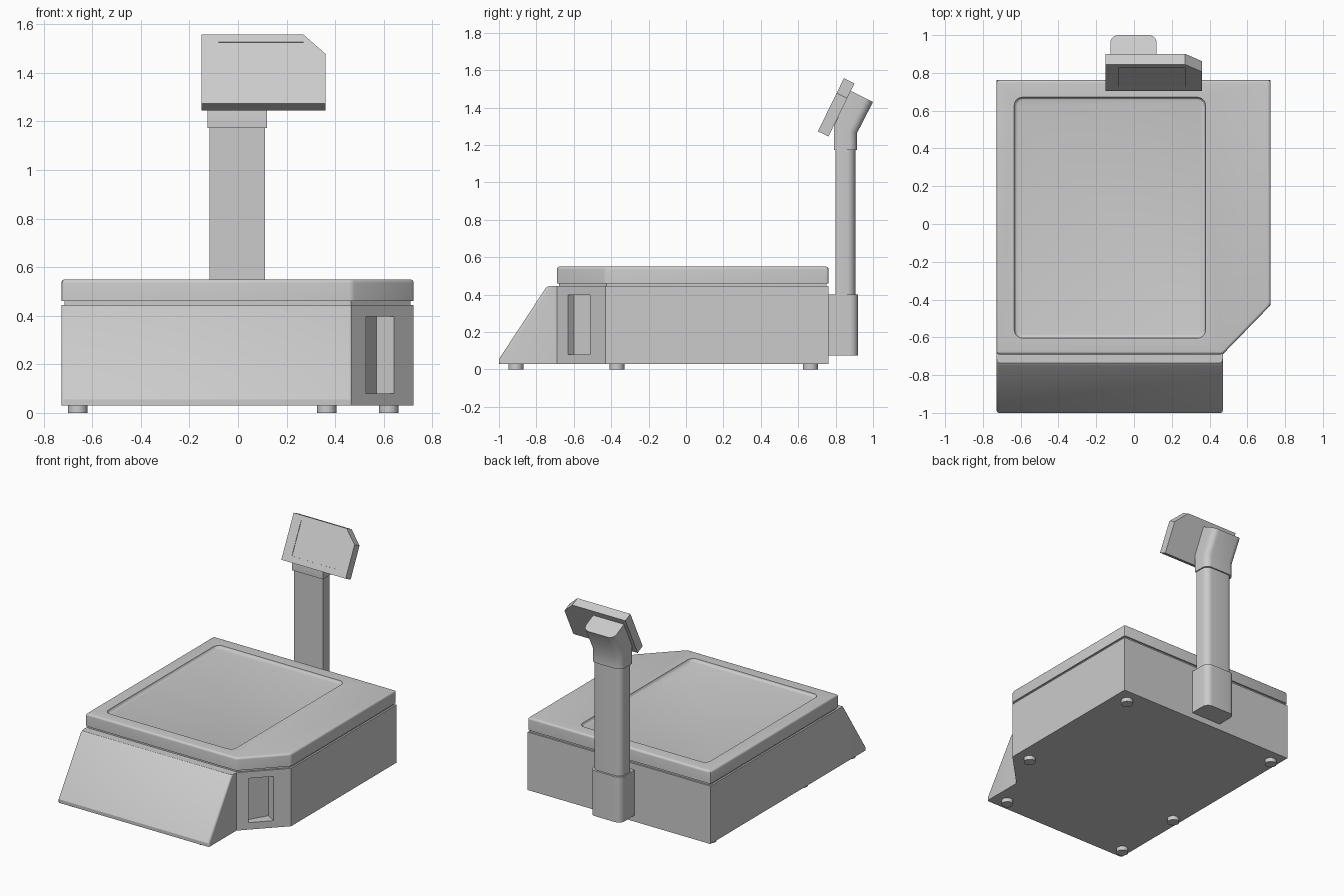
import bpy, bmesh, math
from mathutils import Matrix

if "Cube" in bpy.data.objects:
    bpy.data.objects.remove(bpy.data.objects["Cube"])

TOP = Matrix.Identity(4)                                        # outline in x,y
SIDE = Matrix(((0, 0, 1, 0), (1, 0, 0, 0), (0, 1, 0, 0), (0, 0, 0, 1)))  # outline in y,z


def prism(name, pts, lo, hi, frame=TOP, bevels=()):
    """Extrude an outline; bevels = (edge test, width, segments)."""
    bm = bmesh.new()
    a = [bm.verts.new((x, y, lo)) for x, y in pts]
    b = [bm.verts.new((x, y, hi)) for x, y in pts]
    bm.faces.new(a[::-1])
    bm.faces.new(b)
    n = len(pts)
    for i in range(n):
        j = (i + 1) % n
        bm.faces.new((a[i], a[j], b[j], b[i]))
    bm.transform(frame)
    bmesh.ops.recalc_face_normals(bm, faces=bm.faces)
    for test, width, segs in bevels:
        edges = [e for e in bm.edges if test(e.verts[0].co, e.verts[1].co)]
        bmesh.ops.bevel(bm, geom=edges, offset=width, segments=segs, profile=0.5,
                        affect='EDGES', clamp_overlap=True)
    me = bpy.data.meshes.new(name)
    bm.to_mesh(me)
    bm.free()
    ob = bpy.data.objects.new(name, me)
    bpy.context.collection.objects.link(ob)
    return ob


def cut(ob, cutter):
    m = ob.modifiers.new("cut", 'BOOLEAN')
    m.operation, m.object, m.solver = 'DIFFERENCE', cutter, 'EXACT'
    bpy.context.view_layer.objects.active = ob
    bpy.ops.object.modifier_apply(modifier=m.name)
    bpy.data.objects.remove(cutter)


def rect(x0, x1, y0, y1):
    return [(x0, y0), (x1, y0), (x1, y1), (x0, y1)]


def vertical(a, b):
    return abs(a.z - b.z) > 0.01 and (a - b).xy.length < 1e-4


def at_z(z):
    return lambda a, b: abs(a.z - z) < 1e-4 and abs(b.z - z) < 1e-4


def footprint(d):
    """Square with a cut front-right corner, inset by d."""
    k = d * 0.41
    return [(-0.727 + d, -0.69 + d), (0.47 - k, -0.69 + d), (0.723 - d, -0.43 + k),
            (0.723 - d, 0.762 - d), (-0.727 + d, 0.762 - d)]


# Main housing with the hand slot in the cut corner
body = prism("housing", footprint(0), 0.03, 0.445)
cut(body, prism("slot_cutter", [(0.53, -0.635), (0.56, -0.665), (0.675, -0.55), (0.645, -0.515),
                                (0.57, -0.47), (0.495, -0.60)], 0.08, 0.397))

# Sloped control panel at the front
prism("front_panel", [(-1.0, 0.03), (-0.69, 0.03), (-0.69, 0.445), (-0.735, 0.445),
                      (-0.75, 0.435), (-1.0, 0.055)], -0.727, 0.47, SIDE,
      [(lambda a, b: abs(a.x - b.x) < 1e-4 and max(a.y, b.y) < -0.7, 0.012, 3)])

# Shadow gap and weighing plate with a shallow tray
prism("gap_layer", footprint(0.012), 0.44, 0.465)
plate = prism("weighing_plate", footprint(0), 0.46, 0.55, TOP,
              [(vertical, 0.012, 2), (at_z(0.55), 0.035, 5)])
cut(plate, prism("tray_cutter", rect(-0.635, 0.38, -0.605, 0.672), 0.532, 0.60, TOP,
                 [(vertical, 0.045, 5), (at_z(0.532), 0.02, 3)]))


# Pole with its socket on the back; rear corners rounded
def rear(y):
    return lambda a, b: vertical(a, b) and a.y > y


prism("pole_socket", rect(-0.125, 0.12, 0.755, 0.92), 0.075, 0.40, TOP, [(rear(0.9), 0.045, 6)])
prism("pole", rect(-0.117, 0.112, 0.80, 0.905), 0.30, 1.20, TOP, [(rear(0.9), 0.045, 6)])

# Bent neck carrying the display
prism("display_neck", [(0.79, 1.172), (0.915, 1.172), (0.915, 1.265), (1.0, 1.43),
                       (0.88, 1.49), (0.79, 1.30)], -0.125, 0.12, SIDE,
      [(lambda a, b: abs(a.x - b.x) < 1e-4 and min(a.y, b.y) > 0.91, 0.045, 6)])

# Tilted display head with recessed screen
u, v = 0.441, 0.898
tilt = Matrix(((1, 0, 0, 0), (0, u, -v, 0.705), (0, v, u, 1.273), (0, 0, 0, 1)))
head = prism("display_head", [(-0.15, 0), (0.36, 0), (0.36, 0.228), (0.27, 0.316),
                              (-0.15, 0.316)], -0.063, 0, tilt)
cut(head, prism("screen_cutter", rect(-0.08, 0.27, 0.042, 0.282), -0.004, 0.02, tilt))

# Feet
for i, (x, y) in enumerate([(-0.66, -0.91), (0.365, -0.91), (-0.66, -0.37),
                            (0.62, -0.37), (-0.66, 0.665), (0.62, 0.665)]):
    ring = [(x + 0.04 * math.cos(t * math.tau / 24), y + 0.04 * math.sin(t * math.tau / 24))
            for t in range(24)]
    prism(f"foot_{i + 1}", ring, 0, 0.035)

# Smooth shading with sharp creases kept
bpy.ops.object.select_all(action='SELECT')
bpy.context.view_layer.objects.active = body
bpy.ops.object.shade_smooth_by_angle(angle=math.radians(30))
